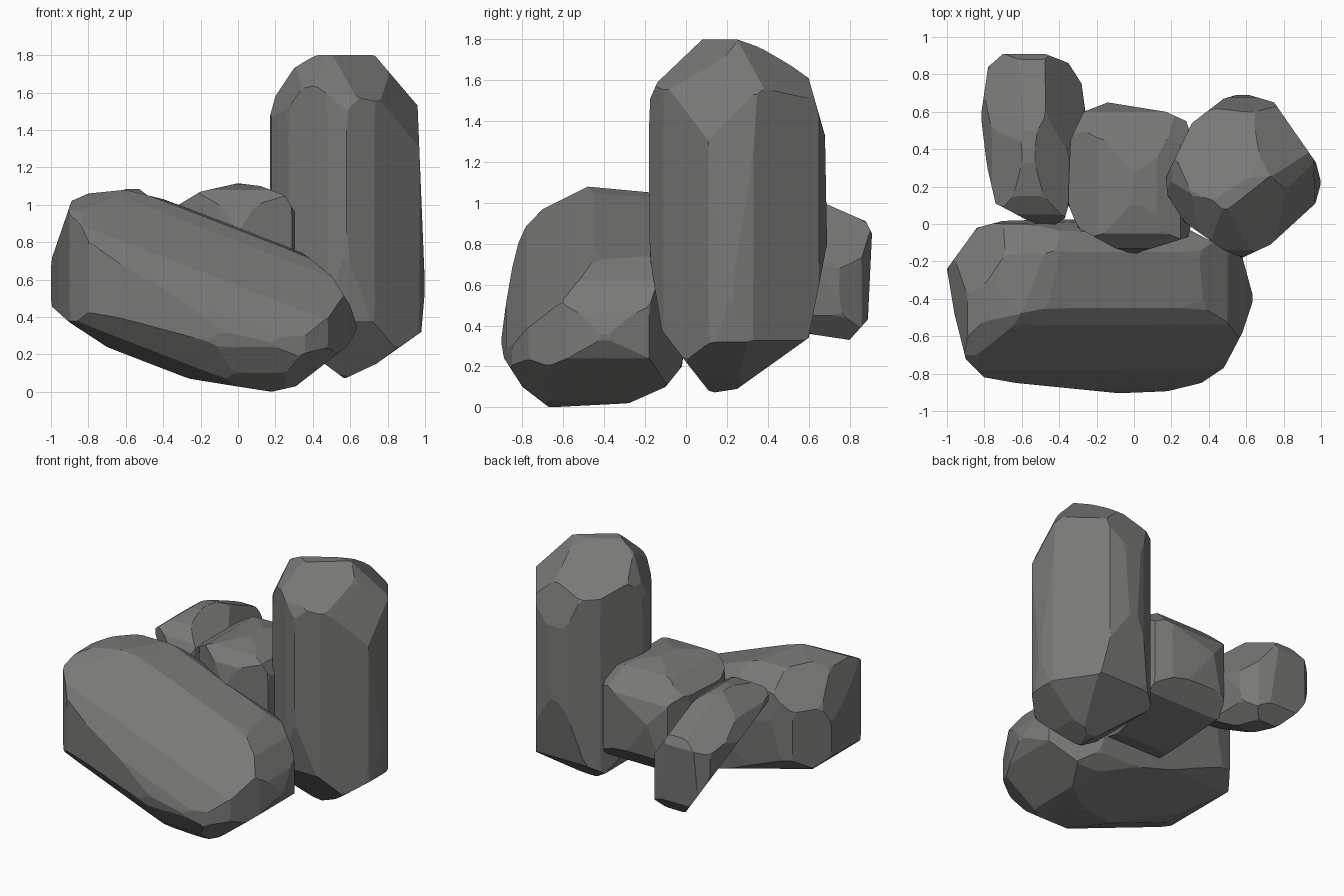
import bpy, bmesh
from mathutils import Vector

if "Cube" in bpy.data.objects:
    bpy.data.objects.remove(bpy.data.objects["Cube"])

X, Y, Z = Vector((1, 0, 0)), Vector((0, 1, 0)), Vector((0, 0, 1))

stone = bpy.data.materials.new("dark_stone")
stone.diffuse_color = (0.19, 0.19, 0.185, 1)
stone.use_nodes = True
stone.node_tree.nodes["Principled BSDF"].inputs["Base Color"].default_value = stone.diffuse_color


def hull(coords):
    bm = bmesh.new()
    for c in coords:
        bm.verts.new(c)
    bmesh.ops.remove_doubles(bm, verts=bm.verts[:], dist=0.003)
    res = bmesh.ops.convex_hull(bm, input=bm.verts[:])
    junk = {g for g in res["geom_interior"] + res["geom_unused"]
            if isinstance(g, bmesh.types.BMVert)}
    bmesh.ops.delete(bm, geom=list(junk), context='VERTS')
    return bm


def chop(bm, normal, offset):
    """Slice off everything beyond a plane and close the block again."""
    n = Vector(normal)
    bmesh.ops.bisect_plane(bm, geom=bm.verts[:] + bm.edges[:] + bm.faces[:],
                           plane_co=n * offset / n.length_squared,
                           plane_no=n, clear_outer=True)
    coords = [v.co.copy() for v in bm.verts]
    bm.free()
    return hull(coords)


def carve(bm, profile, u, v):
    """Trim the block to a convex outline seen in the u-v plane."""
    pts = [u * a + v * b for a, b in profile]
    mid = sum(pts, Vector()) / len(pts)
    axis = u.cross(v)
    for p, q in zip(pts, pts[1:] + pts[:1]):
        n = (q - p).cross(axis).normalized()
        if n.dot(p - mid) < 0:
            n = -n
        bm = chop(bm, n, max(n.dot(k) for k in pts))
    return bm


def rock(name, outlines, cuts, wear=0.15):
    bm = hull([(x, y, z) for x in (-2, 2) for y in (-2, 2) for z in (-2, 3)])
    for profile, u, v in outlines:
        bm = carve(bm, profile, u, v)
    for n, d in cuts:
        bm = chop(bm, n, d)
    # merge coplanar triangles, then wear down every corner
    bmesh.ops.dissolve_limit(bm, angle_limit=0.03, verts=bm.verts[:], edges=bm.edges[:])
    worn = []
    for e in bm.edges:
        a, b = (w.co for w in e.verts)
        worn += [a.lerp(b, wear), b.lerp(a, wear)]
    bm.free()
    bm = hull(worn)
    bmesh.ops.dissolve_limit(bm, angle_limit=0.03, verts=bm.verts[:], edges=bm.edges[:])
    bmesh.ops.recalc_face_normals(bm, faces=bm.faces[:])
    me = bpy.data.meshes.new(name)
    bm.to_mesh(me)
    bm.free()
    me.materials.append(stone)
    bpy.context.collection.objects.link(bpy.data.objects.new(name, me))


# Tall standing rock
rock("tall_rock", [
    ([(.17, .25), (.31, .54), (.48, .67), (.58, .70), (.75, .65), (.95, .42), (1, .22),
      (.97, .11), (.73, -.11), (.58, -.18), (.48, -.14), (.27, .01), (.18, .15)], X, Y),
    ([(.17, .5), (.17, 1.47), (.2, 1.58), (.3, 1.73), (.41, 1.8), (.73, 1.8), (.96, 1.53),
      (1, .55), (.98, .32), (.74, .15), (.57, .07), (.3, .27)], X, Z),
    ([(-.18, .75), (-.18, 1.5), (-.14, 1.59), (.08, 1.8), (.25, 1.8), (.42, 1.74),
      (.6, 1.61), (.68, 1.33), (.69, .8), (.6, .34), (.25, .09), (.12, .07),
      (.03, .19), (-.12, .38)], Y, Z)],
    [((-.28, .44, .84), 1.45), ((.5, .5, .7), 1.75), ((-.5, -.5, .7), .985),
     ((.5, .35, -.8), .34), ((.4, -.5, .75), 1.512), ((.82, .57, 0), .985),
     ((.83, -.38, .4), 1.285), ((-.83, -.38, .4), .38)])

# Long leaning rock at the front, also trimmed along its own sloping axis
rock("front_rock", [
    ([(-1, .46), (-1, .7), (-.89, 1.02), (-.8, 1.06), (-.6, 1.08), (-.4, 1.03), (.3, .78),
      (.5, .62), (.6, .46), (.64, .34), (.58, .24), (.31, .03), (.18, 0), (-.27, .07),
      (-.67, .22), (-.9, .37)], X, Z),
    ([(-.91, .35), (-.91, .5), (-.8, .87), (-.7, .97), (-.48, 1.08), (-.16, 1.05),
      (0, .93), (.03, .6), (-.02, .2), (-.1, .1), (-.28, .02), (-.67, 0), (-.8, .1),
      (-.89, .24)], Y, Z),
    ([(-1, -.24), (-.84, -.02), (-.65, .03), (.2, .02), (.58, -.18), (.64, -.4),
      (.58, -.58), (.48, -.77), (.36, -.85), (.07, -.92), (-.1, -.89), (-.8, -.82),
      (-.9, -.72), (-.96, -.48)], X, Y),
    ([(-.15, .82), (-.45, .81), (-.54, .75), (-.78, .53), (-.88, .36), (-.92, .22),
      (-.76, .04), (-.5, -.03), (-.2, -.02), (0, .15), (.03, .6), (-.04, .76)],
     Y, Vector((.36, 0, .93)))],
    [((-.41, .31, .45), .705), ((.5, -.5, -.7), .46), ((-.24, .35, -.91), -.18)])

# Squat rock in the middle
rock("middle_rock", [
    ([(-.35, .2), (-.34, .45), (-.27, .6), (-.14, .65), (.17, .6), (.28, .55), (.33, .4),
      (.33, .1), (.29, -.07), (0, -.16), (-.1, -.13), (-.3, -.02), (-.35, .1)], X, Y),
    ([(-.35, .5), (-.35, .98), (-.2, 1.07), (0, 1.115), (.12, 1.1), (.25, 1.05),
      (.31, .95), (.33, .5), (.2, .3), (-.2, .3)], X, Z),
    ([(-.16, .45), (-.16, .85), (-.13, 1.0), (-.05, 1.08), (.1, 1.11), (.25, 1.12),
      (.45, 1.08), (.6, .94), (.65, .8), (.62, .55), (.5, .42), (.1, .31),
      (-.08, .34)], Y, Z)],
    [((-.5, .5, .7), 1.1), ((.5, .5, .7), 1.07)])

# Small rock at the back left, leaning forward
rock("back_rock", [
    ([(-.83, .5), (-.78, .84), (-.7, .91), (-.5, .92), (-.35, .86), (-.28, .75), (-.26, .6),
      (-.35, .1), (-.37, .03), (-.45, -.02), (-.57, .02), (-.74, .11)], X, Y),
    ([(-.83, .6), (-.83, .8), (-.76, .96), (-.6, 1.085), (-.53, 1.085), (-.35, .95),
      (-.26, .7), (-.29, .45), (-.4, .33), (-.62, .33), (-.76, .45)], X, Z),
    ([(.91, .85), (.89, .43), (.8, .33), (.6, .36), (.2, .58), (.02, .74), (-.02, .85),
      (.05, .98), (.15, 1.05), (.35, 1.09), (.5, 1.075), (.69, .99), (.88, .91)], Y, Z)],
    [((-.5, .3, .8), 1.3), ((-.8, -.25, -.54), .065), ((.8, .25, .54), .33)])
